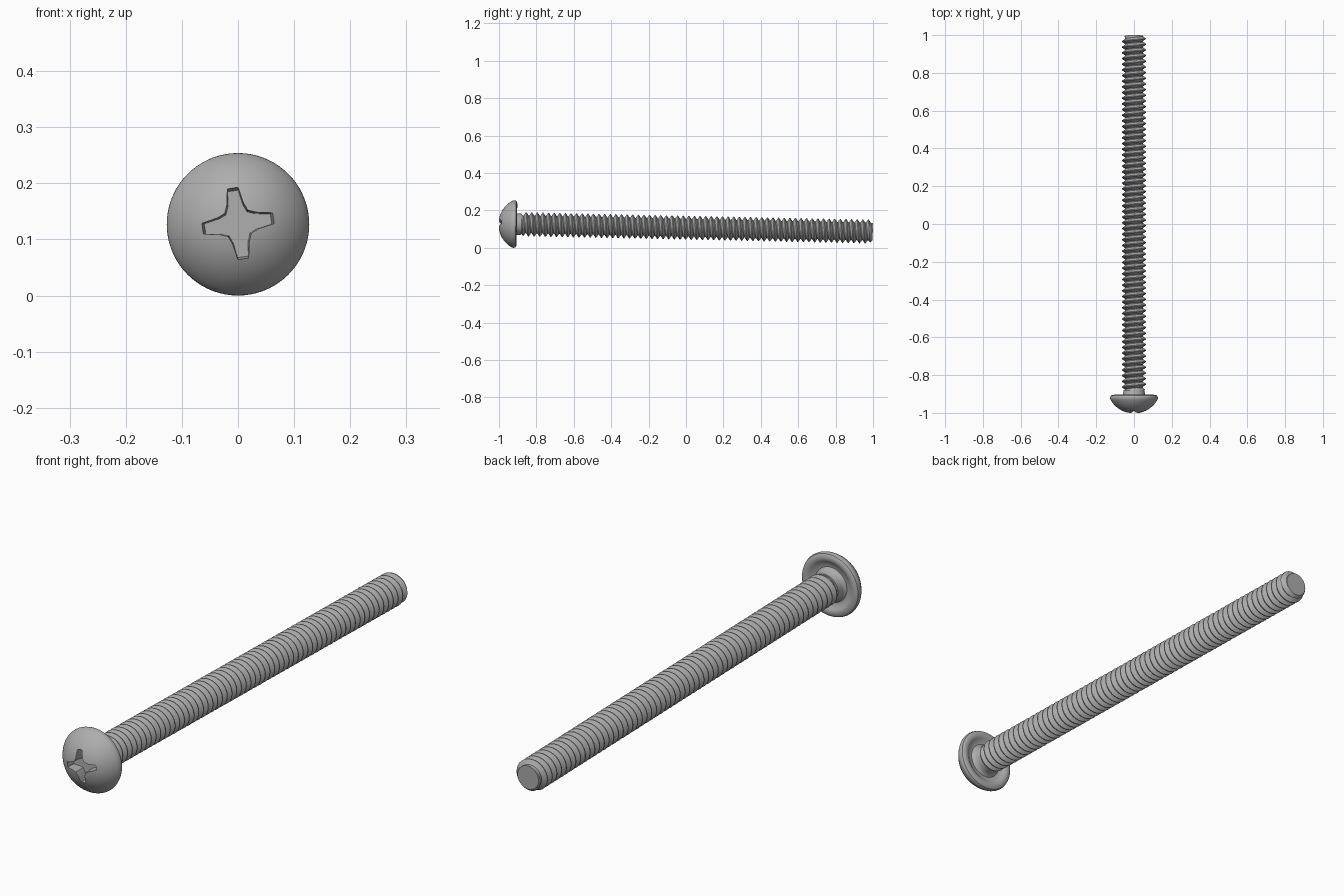
import bpy, bmesh
from math import sin, cos, pi, radians
from mathutils import Matrix

cube = bpy.data.objects.get("Cube")
if cube:
    bpy.data.objects.remove(cube)

# One plain steel colour
steel = bpy.data.materials.new("steel grey")
steel.use_nodes = True
colour = (0.42, 0.42, 0.42, 1)
steel.diffuse_color = colour
steel.node_tree.nodes["Principled BSDF"].inputs["Base Color"].default_value = colour

# Parts are made along local z (head at 0, tip at 2), then laid along +y with a slight droop
LAY = Matrix.Translation((0, -1, 0.1287)) @ Matrix.Rotation(radians(-91.2), 4, 'X')


def make_part(name, bm):
    bmesh.ops.recalc_face_normals(bm, faces=bm.faces)
    bm.transform(LAY)
    mesh = bpy.data.meshes.new(name)
    bm.to_mesh(mesh)
    bm.free()
    mesh.materials.append(steel)
    obj = bpy.data.objects.new(name, mesh)
    bpy.context.collection.objects.link(obj)
    return obj


def smooth(obj, angle):
    bpy.ops.object.select_all(action='DESELECT')
    obj.select_set(True)
    bpy.context.view_layer.objects.active = obj
    bpy.ops.object.shade_smooth_by_angle(angle=radians(angle))


def lathe(name, profile, steps=72):
    bm = bmesh.new()
    verts = [bm.verts.new((r, 0, z)) for r, z in profile]
    edges = [bm.edges.new(pair) for pair in zip(verts, verts[1:])]
    bmesh.ops.spin(bm, geom=verts + edges, axis=(0, 0, 1), cent=(0, 0, 0),
                   angle=2 * pi, steps=steps)
    bmesh.ops.remove_doubles(bm, verts=bm.verts, dist=1e-5)
    return make_part(name, bm)


# Domed head with rounded rim, hollow underside and short neck
R = 0.1428
dome = [(R * sin(a), R * (1 - cos(a)) - 0.003)
        for a in (radians(60.3) * i / 14 for i in range(15))]
rim = [(0.1265, 0.076), (0.127, 0.082), (0.124, 0.09), (0.116, 0.095), (0.104, 0.096),
       (0.094, 0.092), (0.084, 0.084), (0.07, 0.083), (0.062, 0.088), (0.058, 0.096),
       (0.056, 0.12), (0, 0.12)]
head = lathe("head", dome + rim)

# Tapered cross-shaped recess cut into the dome
bm = bmesh.new()
arm = [(0.066, -0.01), (0.066, 0.01), (0.036, 0.015), (0.021, 0.021), (0.015, 0.036)]
rings = []
for z, scale in ((-0.02, 1.03), (0.045, 0.9)):
    ring = []
    for k in range(4):
        turn = Matrix.Rotation(k * pi / 2 - radians(8.5), 3, 'Z')
        for x, y in arm:
            v = bm.verts.new((x * scale, y * scale, z))
            v.co = turn @ v.co
            ring.append(v)
    rings.append(ring)
low, high = rings
for i in range(len(low)):
    j = (i + 1) % len(low)
    bm.faces.new((low[i], low[j], high[j], high[i]))
bm.faces.new(low)
bm.faces.new(high)
cutter = make_part("recess_cutter", bm)
cutter.hide_render = True

cut = head.modifiers.new("cross_recess", 'BOOLEAN')
cut.operation = 'DIFFERENCE'
cut.solver = 'EXACT'
cut.object = cutter
bpy.context.view_layer.objects.active = head
bpy.ops.object.modifier_apply(modifier=cut.name)
bpy.data.objects.remove(cutter)
smooth(head, 35)

# Threaded shaft: a right-hand helix of V grooves, faded to the root at both ends
START, END, PITCH, SEG = 0.105, 1.999, 0.03, 36
ROOT, CREST = 0.047, 0.064
groove = [(0.0, ROOT), (0.12, ROOT), (0.5, CREST), (0.62, CREST)]
turns = int((END - START) / PITCH) + 3
bm = bmesh.new()
rows = []
for i in range(turns * SEG + 1):
    a = 2 * pi * i / SEG
    row = []
    for offset, r in groove:
        z = START + PITCH * (i / SEG - 1 + offset)
        z = min(max(z, START), END)
        r = min(r, ROOT + (END - z) * 0.9, ROOT + (z - START) * 0.6)
        row.append(bm.verts.new((r * cos(a), r * sin(a), z)))
    rows.append(row)
for i in range(len(rows) - 1):
    a, b = rows[i], rows[i + 1]
    if i + 1 + SEG < len(rows):
        a = a + [rows[i + SEG][0]]
        b = b + [rows[i + 1 + SEG][0]]
    for k in range(len(a) - 1):
        bm.faces.new((a[k], b[k], b[k + 1], a[k + 1]))
bmesh.ops.remove_doubles(bm, verts=bm.verts, dist=1e-5)
bmesh.ops.dissolve_degenerate(bm, edges=bm.edges, dist=1e-6)
bmesh.ops.holes_fill(bm, edges=[e for e in bm.edges if e.is_boundary], sides=0)
smooth(make_part("threaded_shaft", bm), 30)
